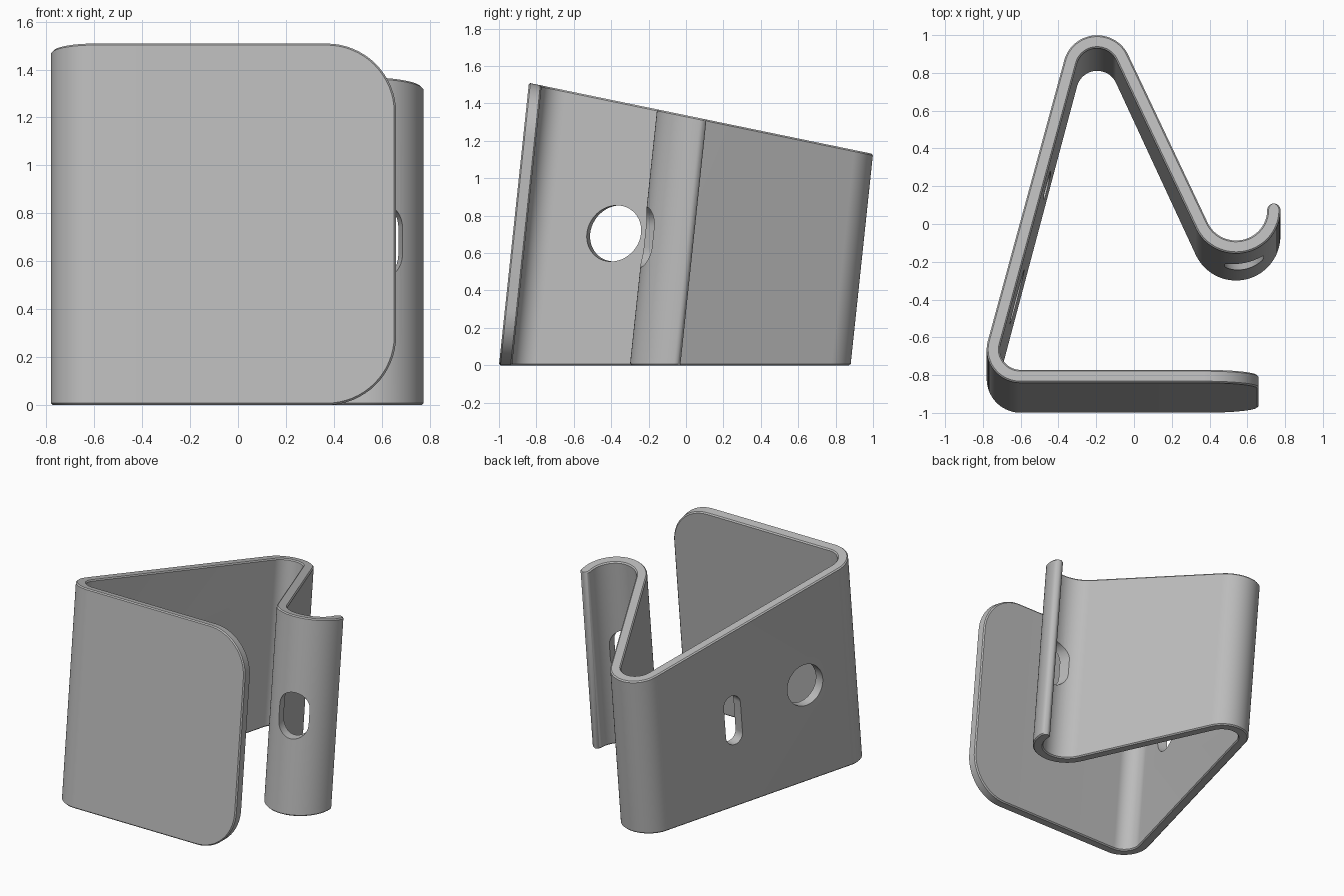
import bpy, bmesh
from math import sin, cos, pi, atan2, sqrt, radians
from mathutils import Vector, Matrix

old = bpy.data.objects.get("Cube")
if old:
    bpy.data.objects.remove(old)

HALF = 0.035      # half the sheet thickness
CHAMFER = 0.008   # edge break
LEAN = 0.106      # backward lean per unit of height
CORNER = 0.29     # rounding of the front plate
PLATE_Y, PLATE_END = -0.965, 0.66

material = bpy.data.materials.new("grey metal")
material.use_nodes = True
grey = (0.5, 0.5, 0.5, 1)
material.diffuse_color = grey
material.node_tree.nodes["Principled BSDF"].inputs["Base Color"].default_value = grey


def top_height(y):
    return 1.308 - 0.2021 * y


def unit(angle):
    return Vector((cos(angle), sin(angle)))


bm = bmesh.new()
rings = []


def add_ring(edge, inset, normal, half=HALF, low=(0, CHAMFER)):
    """Chamfered cross-section of the sheet at one station of the bend path."""
    c = min(CHAMFER, half * 0.5)
    spec = [(inset, half, low[1]), (edge, half - c, low[0]),
            (edge, c - half, low[0]), (inset, -half, low[1])]
    pts = [(p + normal * h, z) for p, h, z in spec]
    ring = [bm.verts.new((p.x, p.y, z)) for p, z in pts]
    ring += [bm.verts.new((p.x, p.y, top_height(p.y) - z)) for p, z in reversed(pts)]
    rings.append(ring)


def add_arc(center, radius, start, end, steps):
    for i in range(steps + 1):
        n = unit(start + (end - start) * i / steps)
        p = center + n * radius
        add_ring(p, p, n if end < start else -n)


# Front plate with rounded corners; the normal points outwards
for i in range(17):
    a = pi / 2 * i / 16
    cx = PLATE_END - CORNER
    r2 = CORNER - CHAMFER
    add_ring(Vector((cx + CORNER * cos(a), PLATE_Y)),
             Vector((cx + r2 * cos(a), PLATE_Y)), Vector((0, -1)),
             low=(CORNER - CORNER * sin(a), CORNER - r2 * sin(a)))

# Three bends joined by tangent walls: front corner, back ridge and hook
corner, ridge, hook = Vector((-0.60, -0.82)), Vector((-0.195, 0.70)), Vector((0.54, -0.065))
BEND, HOOK = 0.145, 0.20
d = ridge - corner
side = atan2(d.y, d.x)
d = hook - ridge
reach = BEND + HOOK
slope = atan2(d.y, d.x) - atan2(reach, sqrt(d.length_squared - reach ** 2))
add_arc(corner, BEND, -pi / 2, side + pi / 2 - 2 * pi * (side > pi), 24)
# The corner arc runs clockwise, so its stations are rebuilt in that sense
for ring in rings[17:]:
    for v in ring:
        bm.verts.remove(v)
del rings[17:]
add_arc(corner, BEND, 1.5 * pi, side + pi / 2, 24)
add_arc(ridge, BEND, side + pi / 2, slope + pi / 2, 32)
add_arc(hook, HOOK, slope - pi / 2, 0, 40)

# Rounded lip of the hook
for i in range(1, 8):
    a = radians(84) * i / 7
    p = hook + Vector((HOOK, HALF * sin(a)))
    add_ring(p, p, Vector((-1, 0)), HALF * cos(a))

# Skin the stations and close both ends
for r, s in zip(rings, rings[1:]):
    for i in range(8):
        j = (i + 1) % 8
        bm.faces.new((r[i], r[j], s[j], s[i]))
for r in (rings[0], rings[-1]):
    for quad in ((1, 2, 5, 6), (0, 1, 6, 7), (2, 3, 4, 5)):
        bm.faces.new([r[i] for i in quad])
bmesh.ops.recalc_face_normals(bm, faces=bm.faces)


def make_object(name, bm):
    mesh = bpy.data.meshes.new(name)
    bm.to_mesh(mesh)
    bm.free()
    mesh.materials.append(material)
    ob = bpy.data.objects.new(name, mesh)
    bpy.context.collection.objects.link(ob)
    return ob


stand = make_object("bent_sheet_stand", bm)
bpy.context.view_layer.objects.active = stand
stand.select_set(True)


def cut_slot(center, z, axis, width, height):
    """Cut a round-ended slot through the wall along a level axis."""
    across = Vector((-axis.y, axis.x, 0))
    axis = Vector((axis.x, axis.y, 0))
    base = Vector((center.x, center.y, z)) - axis * 0.09
    cut = bmesh.new()
    verts = []
    for end in (1, -1):
        for i in range(25):
            a = pi * i / 24 + (0 if end > 0 else pi)
            rise = end * (height - width) / 2 + sin(a) * width / 2
            verts.append(cut.verts.new(base + across * (cos(a) * width / 2) + Vector((0, 0, rise))))
    face = cut.faces.new(verts)
    bmesh.ops.remove_doubles(cut, verts=cut.verts[:], dist=0.0001)
    out = bmesh.ops.extrude_face_region(cut, geom=cut.faces[:])
    bmesh.ops.translate(cut, vec=axis * 0.18,
                        verts=[v for v in out["geom"] if isinstance(v, bmesh.types.BMVert)])
    bmesh.ops.recalc_face_normals(cut, faces=cut.faces)
    cutter = make_object("slot_cutter", cut)
    cutter.hide_render = True
    mod = stand.modifiers.new("slot", "BOOLEAN")
    mod.operation, mod.solver, mod.object = "DIFFERENCE", "EXACT", cutter
    bpy.ops.object.modifier_apply(modifier=mod.name)
    bpy.data.objects.remove(cutter)


# Round hole and tall slot in the side wall, wide slot in the hook
wall = unit(side)
outward = unit(side + pi / 2)
wall_start = corner + outward * BEND
for y, z, width, height in ((-0.451, 0.705, 0.30, 0.30), (0.143, 0.635, 0.14, 0.36)):
    spot = wall_start + wall * ((y - wall_start.y) / wall.y)
    cut_slot(spot, z, outward, width, height)
facing = unit(radians(-78))
cut_slot(hook + facing * HOOK, 0.685, facing, 0.21, 0.32)

# Lean the whole sheet backwards
lean = Matrix.Identity(4)
lean[1][2] = LEAN
stand.data.transform(lean)
bpy.ops.object.shade_smooth_by_angle(angle=radians(30))
